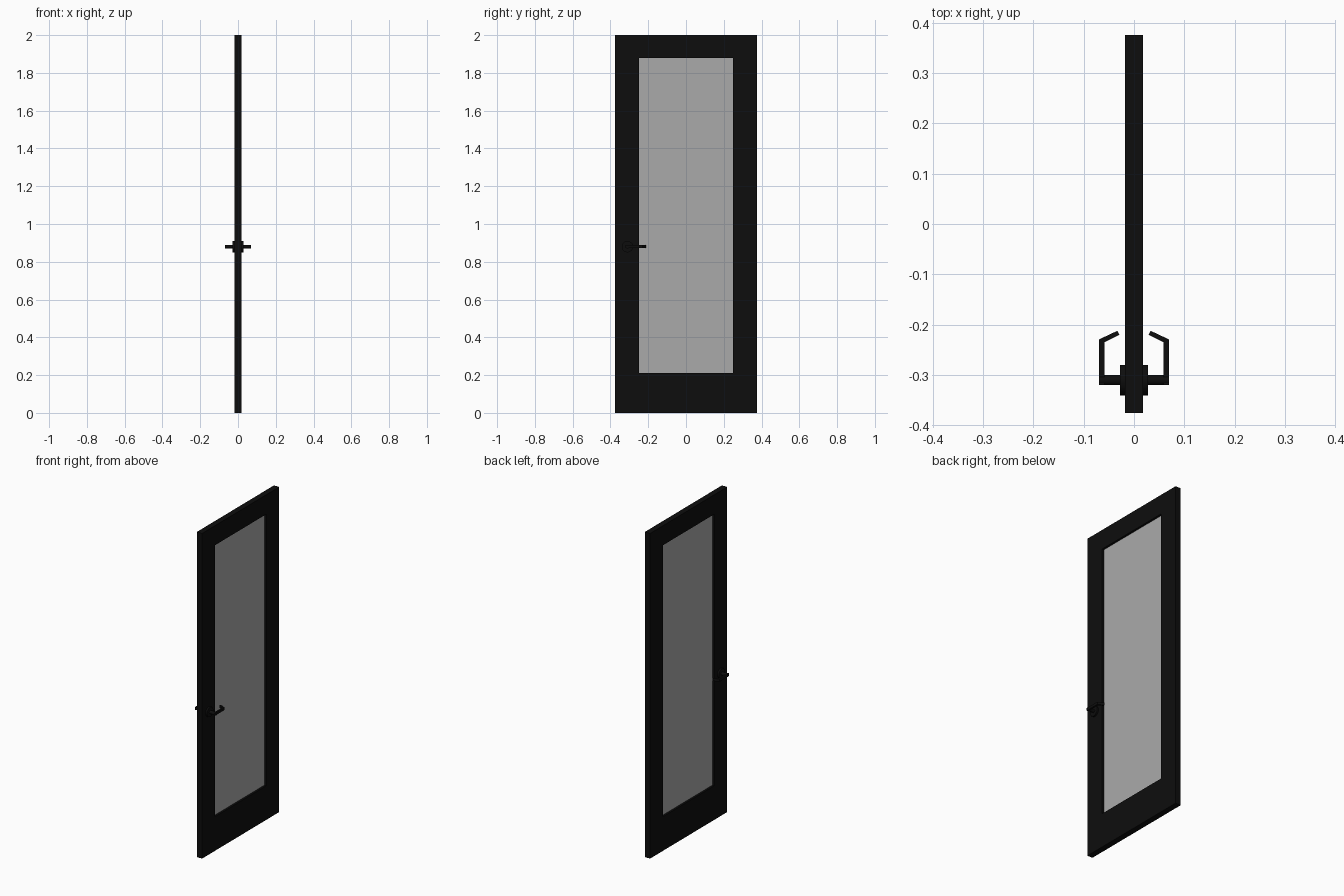
import bpy, bmesh, math
from mathutils import Vector

if "Cube" in bpy.data.objects:
    bpy.data.objects.remove(bpy.data.objects["Cube"])


def material(name, rgb, alpha=1.0):
    m = bpy.data.materials.new(name)
    m.diffuse_color = (*rgb, alpha)
    m.use_nodes = True
    m.node_tree.nodes["Principled BSDF"].inputs["Base Color"].default_value = m.diffuse_color
    return m


BLACK = material("black_paint", (0.004, 0.004, 0.004))
GLASS = material("grey_glass", (0.4, 0.4, 0.4))


def finish(bm, name, mat):
    bmesh.ops.recalc_face_normals(bm, faces=bm.faces)
    me = bpy.data.meshes.new(name)
    bm.to_mesh(me)
    bm.free()
    me.materials.append(mat)
    ob = bpy.data.objects.new(name, me)
    bpy.context.collection.objects.link(ob)
    return ob


def rect(y, z0, z1):
    return [(-y, z0), (y, z0), (y, z1), (-y, z1)]


def prism(bm, faces, axis):
    # extrude flat faces along axis into a closed solid
    out = bmesh.ops.extrude_face_region(bm, geom=faces, use_keep_orig=True)
    verts = [g for g in out["geom"] if isinstance(g, bmesh.types.BMVert)]
    bmesh.ops.translate(bm, verts=verts, vec=axis)


# door frame: rectangular ring
T = 0.018
bm = bmesh.new()
outer = [bm.verts.new((-T, *p)) for p in rect(0.375, 0, 2)]
inner = [bm.verts.new((-T, *p)) for p in rect(0.25, 0.21, 1.88)]
ring = [bm.faces.new((outer[i], outer[(i + 1) % 4], inner[(i + 1) % 4], inner[i])) for i in range(4)]
prism(bm, ring, (2 * T, 0, 0))
finish(bm, "door_frame", BLACK)

# glass pane
bm = bmesh.new()
pane = bm.faces.new([bm.verts.new((-0.005, *p)) for p in rect(0.25, 0.21, 1.88)])
prism(bm, [pane], (0.01, 0, 0))
finish(bm, "glass_pane", GLASS)


def rod(name, radius, x0, x1):
    bpy.ops.mesh.primitive_cylinder_add(vertices=32, radius=radius, depth=x1 - x0,
                                        location=((x0 + x1) / 2, -0.31, 0.88),
                                        rotation=(0, math.pi / 2, 0))
    ob = bpy.context.object
    ob.name = name
    ob.data.materials.append(BLACK)
    bpy.ops.object.shade_smooth_by_angle()


# lever outline in plan, bent back towards the door
LEVER = [(0.059, -0.32), (0.069, -0.32), (0.069, -0.229), (0.033, -0.212),
         (0.029, -0.220), (0.059, -0.235)]

for s, side in ((1, "right"), (-1, "left")):
    x = lambda a, b: sorted((s * a, s * b))
    rod(f"handle_rose_{side}", 0.03, *x(T, 0.028))
    rod(f"handle_neck_{side}", 0.01, *x(0.028, 0.069))
    bm = bmesh.new()
    f = bm.faces.new([bm.verts.new((s * px, py, 0.872)) for px, py in LEVER])
    prism(bm, [f], (0, 0, 0.016))
    finish(bm, f"handle_lever_{side}", BLACK)
